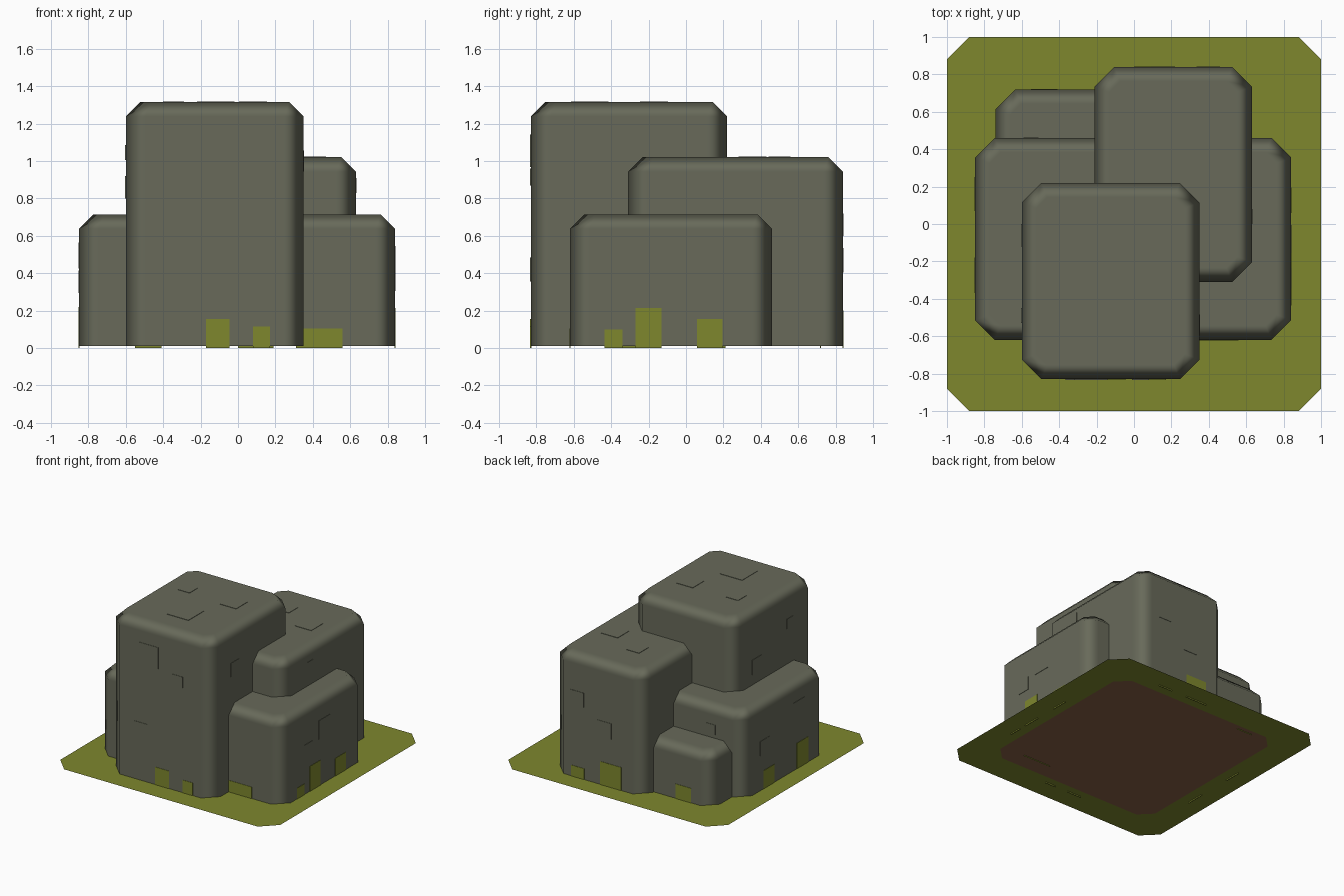
import bpy
import bmesh
from mathutils import Vector

old = bpy.data.objects.get("Cube")
if old:
    bpy.data.objects.remove(old, do_unlink=True)


def material(name, colour):
    mat = bpy.data.materials.new(name)
    mat.use_nodes = True
    mat.diffuse_color = (*colour, 1)
    mat.node_tree.nodes["Principled BSDF"].inputs["Base Color"].default_value = (*colour, 1)
    return mat


STONE = material("grey stone", (0.138, 0.144, 0.102))
MOSS = material("moss green", (0.21, 0.245, 0.027))
SOIL = material("brown soil", (0.25, 0.117, 0.06))

GROUND = 0.01       # height of the grass sheet
CORNER = 0.105      # cut of the upright edges
SHOULDER = 0.077    # cut of the top edges
PLATE = 0.003       # how far windows and doors stand out


def finish(bm, name, mat):
    mesh = bpy.data.meshes.new(name)
    bm.to_mesh(mesh)
    bm.free()
    mesh.materials.append(mat)
    obj = bpy.data.objects.new(name, mesh)
    bpy.context.collection.objects.link(obj)
    return obj


def octagon(bm, x0, x1, y0, y1, cut, z):
    """Ring of vertices: a rectangle with cut corners, counter-clockwise."""
    points = [(x0 + cut, y0), (x1 - cut, y0), (x1, y0 + cut), (x1, y1 - cut),
              (x1 - cut, y1), (x0 + cut, y1), (x0, y1 - cut), (x0, y0 + cut)]
    return [bm.verts.new((x, y, z)) for x, y in points]


def sheet(name, half, cut, z, mat):
    bm = bmesh.new()
    bm.faces.new(octagon(bm, -half, half, -half, half, cut, z))
    return finish(bm, name, mat)


def block(name, bounds):
    """Upright block with cut corners and a softened top edge."""
    x0, x1, y0, y1, top = bounds
    s = SHOULDER
    bm = bmesh.new()
    rings = [octagon(bm, x0, x1, y0, y1, CORNER, GROUND),
             octagon(bm, x0, x1, y0, y1, CORNER, top - s),
             octagon(bm, x0 + s, x1 - s, y0 + s, y1 - s, CORNER - 0.6 * s, top)]
    for low, high in zip(rings, rings[1:]):
        for i in range(8):
            j = (i + 1) % 8
            bm.faces.new((low[i], low[j], high[j], high[i]))
    bm.faces.new(rings[-1])
    for face in bm.faces:
        face.smooth = True
    obj = finish(bm, name, STONE)
    mod = obj.modifiers.new("soft edges", "WEIGHTED_NORMAL")
    mod.weight = 100
    return obj


def plates(name, bounds, side, rects, mat):
    """Thin plates on one side of a block; rects are (u0, u1, v0, v1)."""
    x0, x1, y0, y1, top = bounds
    axis, level = {"front": (1, y0), "back": (1, y1), "left": (0, x1),
                   "right": (0, x0), "top": (2, top)}[side]
    u, v = [i for i in range(3) if i != axis]
    bm = bmesh.new()
    for a0, a1, b0, b1 in rects:
        size, centre = Vector(), Vector()
        size[axis], centre[axis] = 2 * PLATE, level
        size[u], centre[u] = a1 - a0, (a0 + a1) / 2
        size[v], centre[v] = b1 - b0, (b0 + b1) / 2
        cube = bmesh.ops.create_cube(bm, size=1)["verts"]
        for vert in cube:
            vert.co = vert.co * size + centre
    return finish(bm, name, mat)


def windows(name, bounds, side, squares):
    """Square plates given as centre and width."""
    plates(f"{name}_{side}_windows", bounds, side,
           [(a - w / 2, a + w / 2, b - w / 2, b + w / 2) for a, b, w in squares], STONE)


def doors(name, bounds, side, openings):
    """Doors standing on the floor, given as start, end and height."""
    plates(f"{name}_{side}_doors", bounds, side,
           [(a, b, 0, h) for a, b, h in openings], MOSS)


# Ground
sheet("grass", 1, 0.12, GROUND, MOSS)
sheet("soil_underside", 0.76, 0.1, GROUND / 2, SOIL)

# Stone blocks: x range, y range, top
blocks = {
    "tall_block": (-0.6, 0.35, -0.83, 0.22, 1.315),
    "middle_block": (-0.21, 0.63, -0.31, 0.84, 1.02),
    "wide_block": (-0.85, 0.84, -0.62, 0.46, 0.715),
    "low_block": (-0.74, 0, 0.05, 0.72, 0.45),
}
for name, bounds in blocks.items():
    block(name, bounds)

# Windows: centre across, centre up, width
for name, side, squares in (
    ("tall_block", "front", [(-0.23, 1.055, 0.175), (0.035, 0.915, 0.09), (-0.3, 0.42, 0.13)]),
    ("tall_block", "top", [(-0.12, -0.515, 0.2), (-0.345, -0.16, 0.11), (0.08, -0.17, 0.15)]),
    ("tall_block", "left", [(-0.54, 1.0, 0.11)]),
    ("tall_block", "right", [(-0.49, 1.045, 0.08), (-0.06, 0.86, 0.12)]),
    ("middle_block", "top", [(0.095, 0.5, 0.12), (0.395, 0.355, 0.15)]),
    ("middle_block", "left", [(0.04, 0.87, 0.08)]),
    ("middle_block", "back", [(0.4, 0.66, 0.12), (0.155, 0.47, 0.13)]),
    ("wide_block", "left", [(-0.29, 0.36, 0.11), (-0.08, 0.47, 0.15)]),
    ("wide_block", "right", [(0.19, 0.355, 0.12), (-0.25, 0.495, 0.14)]),
    ("wide_block", "back", [(-0.55, 0.52, 0.08)]),
):
    windows(name, blocks[name], side, squares)

# Doors: start, end, height
for name, side, openings in (
    ("tall_block", "front", [(-0.17, -0.045, 0.155), (0.08, 0.17, 0.115)]),
    ("wide_block", "front", [(0.31, 0.56, 0.105)]),
    ("wide_block", "left", [(-0.435, -0.34, 0.1), (-0.27, -0.13, 0.215), (0.06, 0.195, 0.155)]),
    ("wide_block", "right", [(0.07, 0.21, 0.16), (-0.37, -0.22, 0.22)]),
    ("middle_block", "back", [(0.335, 0.455, 0.1), (0, 0.19, 0.2)]),
    ("low_block", "back", [(-0.55, -0.41, 0.13)]),
):
    doors(name, blocks[name], side, openings)
